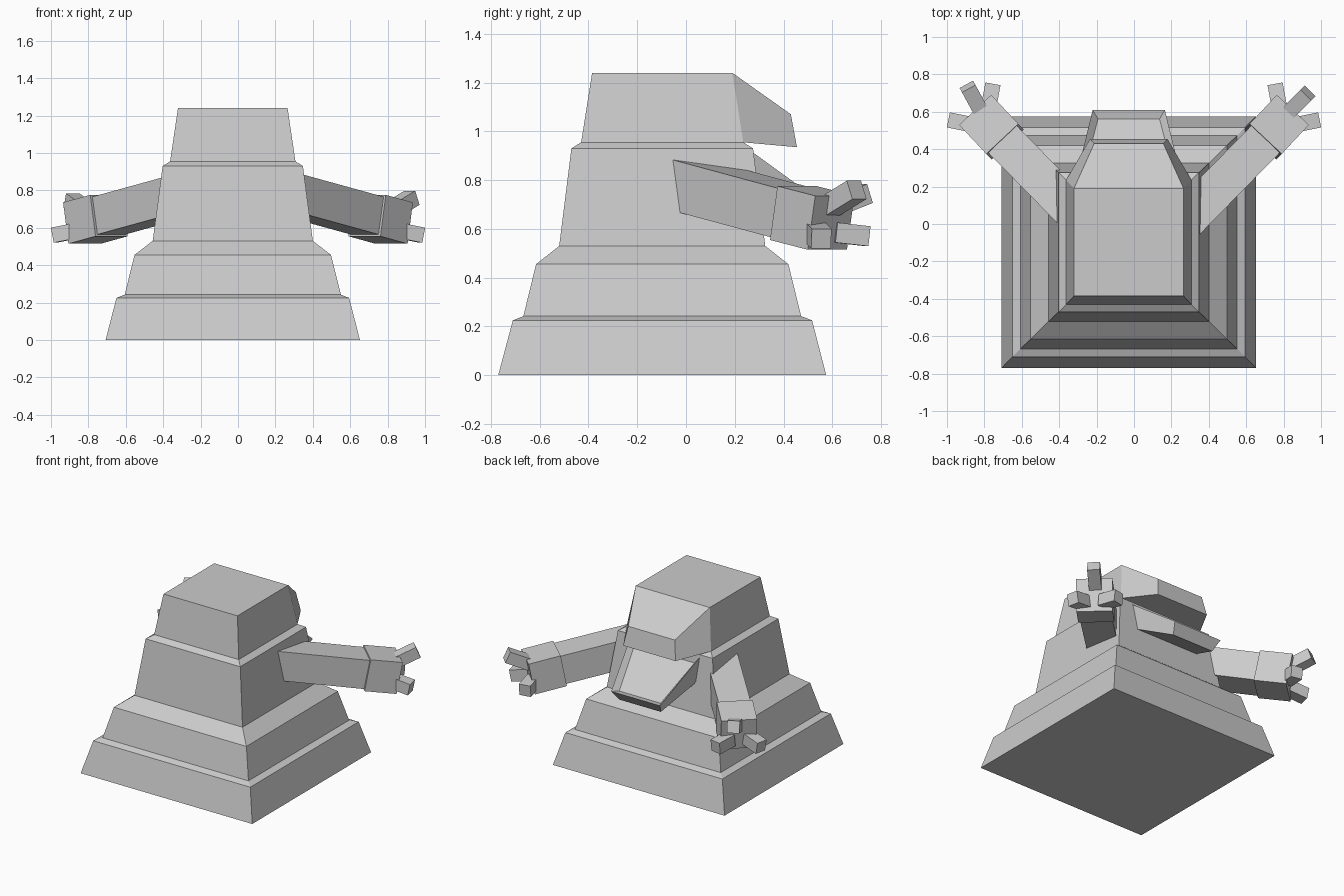
import bpy, bmesh
from mathutils import Vector

cube = bpy.data.objects.get("Cube")
if cube:
    bpy.data.objects.remove(cube, do_unlink=True)

grey = bpy.data.materials.new("stone_grey")
grey.use_nodes = True
colour = (0.6, 0.6, 0.6, 1)
grey.diffuse_color = colour
grey.node_tree.nodes["Principled BSDF"].inputs["Base Color"].default_value = colour

MID = -0.028  # centre line of the body


def finish(name, bm):
    bmesh.ops.recalc_face_normals(bm, faces=bm.faces)
    mesh = bpy.data.meshes.new(name)
    bm.to_mesh(mesh)
    bm.free()
    mesh.materials.append(grey)
    obj = bpy.data.objects.new(name, mesh)
    bpy.context.collection.objects.link(obj)
    return obj


def loft(rings):
    """Skin a stack of four-cornered rings and cap both ends."""
    bm = bmesh.new()
    loops = [[bm.verts.new(p) for p in ring] for ring in rings]
    for a, b in zip(loops, loops[1:]):
        for i in range(4):
            j = (i + 1) % 4
            bm.faces.new((a[i], a[j], b[j], b[i]))
    bm.faces.new(loops[0][::-1])
    bm.faces.new(loops[-1])
    return bm


def beam(name, start, end, width, height):
    """Box running from start to end, kept level across its width."""
    start, end = Vector(start), Vector(end)
    along = (end - start).normalized()
    side = along.cross(Vector((0, 0, 1))).normalized()
    up = side.cross(along)
    corners = [side * (sx * width / 2) + up * (sz * height / 2)
               for sx, sz in ((-1, -1), (1, -1), (1, 1), (-1, 1))]
    return finish(name, loft([[p + c for c in corners] for p in (start, end)]))


def jaw_ring(y_top, z_top, half_top, y_low, z_low, half_low):
    return [(MID - half_top, y_top, z_top), (MID + half_top, y_top, z_top),
            (MID + half_low, y_low, z_low), (MID - half_low, y_low, z_low)]


# Stepped body and head: height, half width, back y, front y
tiers = [(0, 0.68, -0.77, 0.575), (0.225, 0.622, -0.71, 0.517),
         (0.242, 0.578, -0.667, 0.472), (0.455, 0.525, -0.615, 0.42),
         (0.53, 0.428, -0.52, 0.325), (0.93, 0.375, -0.47, 0.275),
         (0.955, 0.335, -0.43, 0.235), (1.24, 0.293, -0.385, 0.19)]
finish("body", loft([[(MID - w, a, z), (MID + w, a, z), (MID + w, b, z), (MID - w, b, z)]
                     for z, w, a, b in tiers]))

# Upper jaw
finish("upper_jaw", loft([jaw_ring(0.19, 1.24, 0.293, 0.235, 0.955, 0.335),
                          jaw_ring(0.43, 1.07, 0.185, 0.455, 0.935, 0.207)]))

# Drooping lower jaw with a hollowed top
bm = loft([jaw_ring(0.22, 0.953, 0.288, 0.22, 0.764, 0.275),
           jaw_ring(0.61, 0.67, 0.193, 0.56, 0.60, 0.165)])
bmesh.ops.recalc_face_normals(bm, faces=bm.faces)
top = max(bm.faces, key=lambda f: f.normal.z)
bmesh.ops.inset_region(bm, faces=[top], thickness=0.045, depth=-0.035)
finish("lower_jaw", bm)

# Arms and three-fingered hands
for side, s, mid_tip in (("left", 1, (0.93, 0.70, 0.76)), ("right", -1, (0.89, 0.735, 0.745))):
    def at(x, y, z):
        return (s * x, y, z)

    wrist = at(0.69, 0.44, 0.665)
    beam(side + "_arm", at(0.20, -0.06, 0.80), wrist, 0.21, 0.205)
    beam(side + "_palm", wrist, at(0.835, 0.595, 0.625), 0.235, 0.225)
    fingers = {"upper": ((0.80, 0.57, 0.68), mid_tip),
               "outer": ((0.86, 0.53, 0.585), (0.985, 0.555, 0.56)),
               "inner": ((0.78, 0.61, 0.585), (0.755, 0.745, 0.57))}
    for label, (root, tip) in fingers.items():
        beam(f"{side}_{label}_finger", at(*root), at(*tip), 0.082, 0.082)
